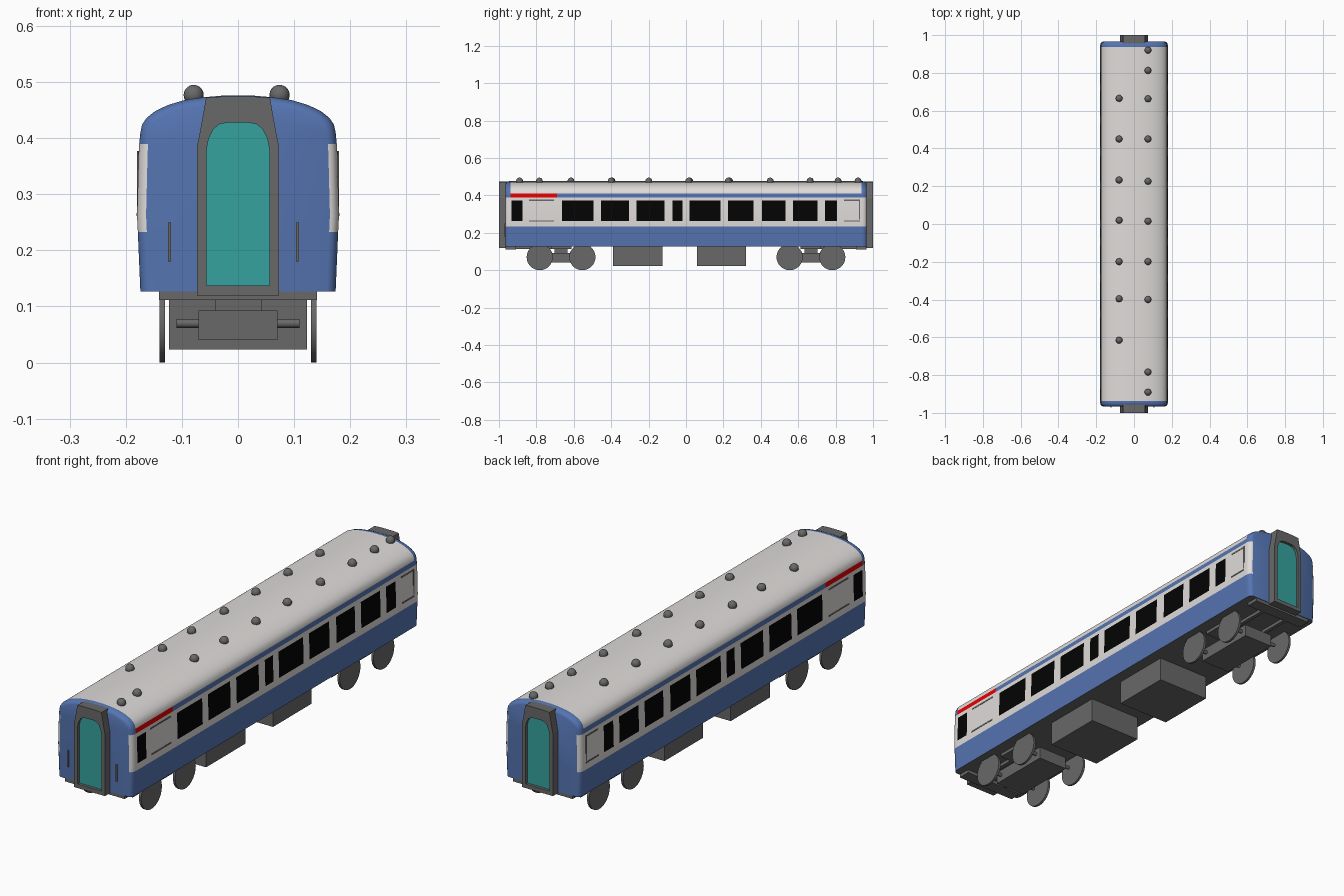
import bpy, bmesh, math

if "Cube" in bpy.data.objects:
    bpy.data.objects.remove(bpy.data.objects["Cube"])

def material(name, r, g, b):
    m = bpy.data.materials.new(name)
    m.diffuse_color = (r, g, b, 1)
    m.use_nodes = True
    m.node_tree.nodes["Principled BSDF"].inputs["Base Color"].default_value = m.diffuse_color
    return m

BLUE = material("blue paint", 0.09, 0.175, 0.44)
WHITE = material("off white paint", 0.74, 0.715, 0.70)
GREY = material("dark grey metal", 0.14, 0.14, 0.14)
BLACK = material("black glass", 0.001, 0.001, 0.001)
RED = material("red stripe", 0.85, 0.0, 0.0)
TEAL = material("teal door", 0.035, 0.36, 0.34)

def finish(name, bm, mats):
    bmesh.ops.recalc_face_normals(bm, faces=bm.faces[:])
    me = bpy.data.meshes.new(name)
    bm.to_mesh(me)
    bm.free()
    for m in mats:
        me.materials.append(m)
    ob = bpy.data.objects.new(name, me)
    bpy.context.collection.objects.link(ob)
    return ob

def smooth(ob, angle=35):
    bpy.ops.object.select_all(action='DESELECT')
    bpy.context.view_layer.objects.active = ob
    ob.select_set(True)
    bpy.ops.object.shade_smooth_by_angle(angle=math.radians(angle))

def box(name, x0, x1, y0, y1, z0, z1, mat=GREY):
    bm = bmesh.new()
    bmesh.ops.create_cube(bm, size=1)
    for v in bm.verts:
        v.co = ((x0 + x1) / 2 + v.co.x * (x1 - x0),
                (y0 + y1) / 2 + v.co.y * (y1 - y0),
                (z0 + z1) / 2 + v.co.z * (z1 - z0))
    return finish(name, bm, [mat])

def cylinder_x(name, x0, x1, y, z, r, n):
    bpy.ops.mesh.primitive_cylinder_add(vertices=n, radius=r, depth=x1 - x0,
        location=((x0 + x1) / 2, y, z), rotation=(0, math.pi / 2, 0))
    ob = bpy.context.object
    ob.name = name
    ob.data.materials.append(GREY)
    smooth(ob)

# Coach shell: cross-section lofted along y, coloured by height and position
WINDOWS = [(-.933, -.873), (-.663, -.494), (-.455, -.306), (-.265, -.115), (-.073, -.018),
           (.02, .185), (.225, .36), (.407, .532), (.573, .703), (.743, .807)]
half = [(.174, .127), (.1785, .233), (.180, .262), (.177, .373), (.176, .390),
        (.174, .410), (.171, .424), (.163, .436), (.148, .448), (.125, .459),
        (.095, .468), (.06, .473), (.025, .476)]
profile = half + [(-x, z) for x, z in reversed(half)]
rim = [(.945, 0), (.957, .003), (.963, .009), (.966, .016)]   # y, inset
stations = [(-y, d) for y, d in reversed(rim)]
stations += [(y, 0) for w in WINDOWS for y in w] + [(-.69, 0), (-.938, 0), (.938, 0)]
stations = sorted(stations) + rim

bm = bmesh.new()
rings = []
for y, d in stations:
    rings.append([bm.verts.new((x * (1 - d / .178), y,
                                z - d * max(0, z - .410) / .066)) for x, z in profile])
n = len(profile)
for a, b in zip(rings, rings[1:]):
    for i in range(n):
        j = (i + 1) % n
        bm.faces.new((a[i], a[j], b[j], b[i]))
bm.faces.new(rings[0])
bm.faces.new(rings[-1])
for f in bm.faces:
    c = f.calc_center_median()
    k = 0
    if len(f.verts) == 4:
        if c.z < .13:
            k = 2
        elif .233 < c.z < .390:
            k = 1
            if .262 < c.z < .373 and any(a < c.y < b for a, b in WINDOWS):
                k = 3
        elif .390 < c.z < .410 and -.938 < c.y < -.69:
            k = 4
        elif c.z > .410 and abs(c.y) < .938:
            k = 1
    f.material_index = k
smooth(finish("coach_shell", bm, [BLUE, WHITE, GREY, BLACK, RED]))

# Gangway frames with recessed doors
outer = [(.073, .12), (.073, .385), (.068, .41), (.0625, .44), (.057, .472), (.03, .474)]
inner = [(.056, .137), (.056, .38), (.052, .40), (.044, .416), (.033, .425), (.016, .428)]
def both(pts):
    return pts + [(-x, z) for x, z in reversed(pts)]
for s, end in ((-1, "front"), (1, "back")):
    bm = bmesh.new()
    loops = [[bm.verts.new((x, s * y, z)) for x, z in both(p)]
             for p, y in ((outer, .955), (outer, 1.0), (inner, 1.0), (inner, .988))]
    for a, b in zip(loops, loops[1:]):
        for i in range(len(a)):
            j = (i + 1) % len(a)
            bm.faces.new((a[i], a[j], b[j], b[i]))
    bm.faces.new(loops[0])
    bm.faces.new(loops[3]).material_index = 1
    finish(end + "_gangway", bm, [GREY, TEAL])

    # End beam and underframe rails
    for sx in (-1, 1):
        ya, yb = sorted((s * .70, s * .93))
        box(end + "_underframe_rail", sx * .06 - .008, sx * .06 + .008, ya, yb, .113, .129)
    ya, yb = sorted((s * .91, s * .964))
    box(end + "_end_beam", -.141, .141, ya, yb, .112, .129)

    # Bogie: block, pivot, bolster, axles and wheels
    yc = s * .668
    box(end + "_bogie_block", -.07, .07, yc - .14, yc + .14, .040, .093)
    box(end + "_bogie_pivot", -.04, .042, yc - .035, yc + .035, .09, .115)
    box(end + "_bolster", -.12, .12, yc - .055, yc + .055, .113, .129)
    for ya in (yc - .114, yc + .114):
        cylinder_x(end + "_axle", -.11, .11, ya, .07, .008, 12)
        for sx in (-1, 1):
            cylinder_x(end + "_wheel", sx * .135 - .005, sx * .135 + .005, ya, .07, .07, 32)

# Handrails beside the front gangway
for x in (-.122, .106):
    box("front_handrail", x - .003, x + .003, -.971, -.96, .18, .25)

# Equipment boxes under the floor
for y0, y1 in ((-.39, -.125), (.06, .32)):
    box("equipment_box", -.123, .123, y0, y1, .023, .128)

# Door outlines on both sides
for sx in (-1, 1):
    for y0, y1, z0, z1 in ((-.84, -.705, .261, .267), (-.84, -.705, .371, .377),
                           (.845, .93, .261, .267), (.845, .93, .371, .377),
                           (.924, .93, .261, .377)):
        x = .1800 - (.5 * (z0 + z1) - .264) * .028
        box("door_outline", sx * x - .0013, sx * x + .0013, y0, y1, z0, z1)

# Roof ventilators
right = [.92, .813, .663, .45, .226, .015, -.199, -.4, -.784, -.89]
left = [.665, .45, .233, .02, -.199, -.396, -.615]
for x, ys in ((.074, right), (-.079, left)):
    for y in ys:
        bpy.ops.mesh.primitive_uv_sphere_add(segments=16, ring_count=10, radius=.018,
                                             location=(x, y, .477))
        ob = bpy.context.object
        ob.name = "roof_ventilator"
        ob.data.materials.append(GREY)
        smooth(ob, 60)
